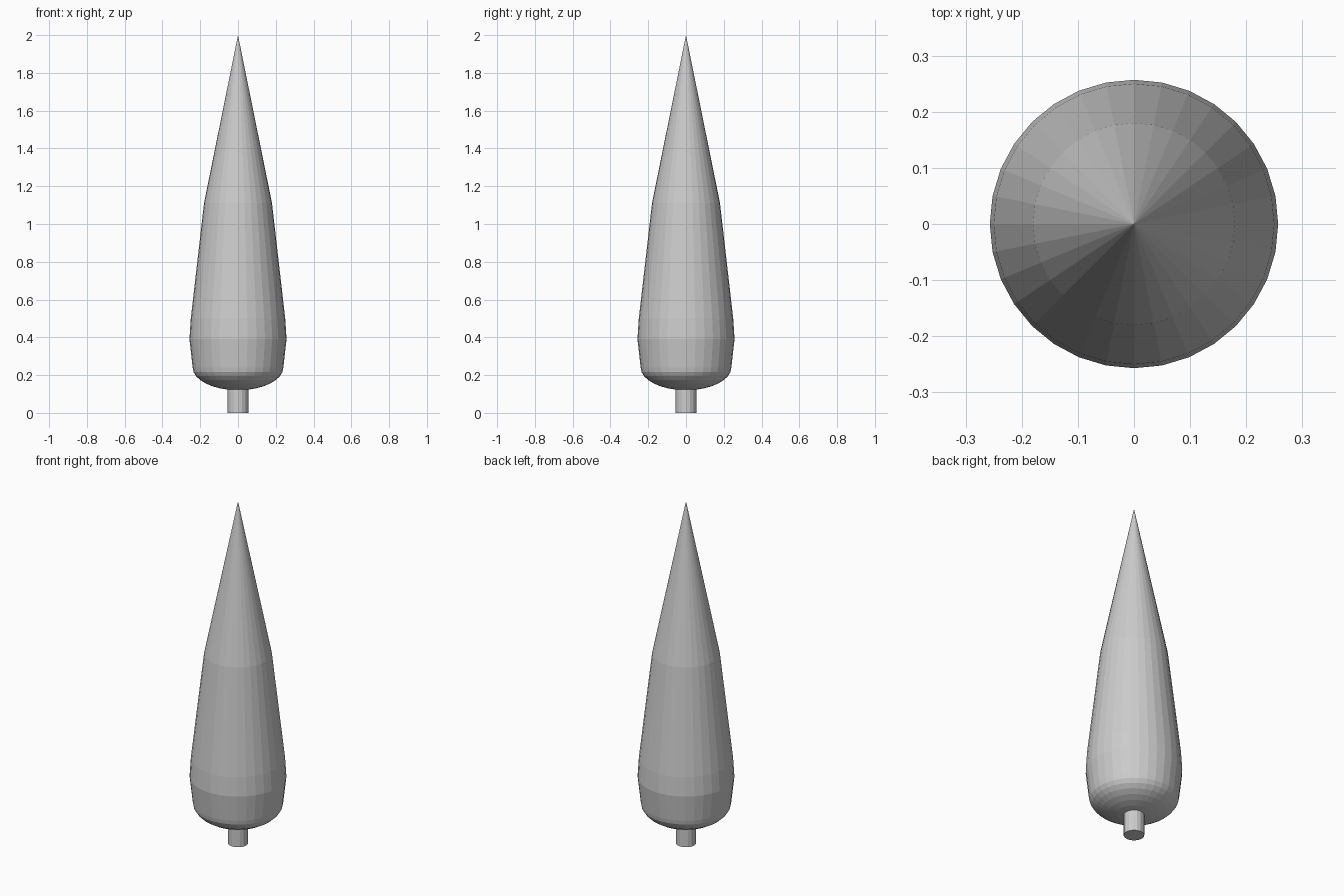
import bpy, bmesh, math

if "Cube" in bpy.data.objects:
    bpy.data.objects.remove(bpy.data.objects["Cube"])


def lathe(name, profile, sides):
    """Revolve (radius, z) points around z; zero radius makes a pole."""
    bm = bmesh.new()
    rings = []
    for r, z in profile:
        if r < 1e-6:
            rings.append([bm.verts.new((0, 0, z))])
        else:
            rings.append([bm.verts.new((r * math.cos(2 * math.pi * i / sides),
                                        r * math.sin(2 * math.pi * i / sides), z))
                          for i in range(sides)])
    for a, b in zip(rings, rings[1:]):
        for i in range(sides):
            j = (i + 1) % sides
            if len(a) == 1:
                bm.faces.new((a[0], b[j], b[i]))
            elif len(b) == 1:
                bm.faces.new((a[i], a[j], b[0]))
            else:
                bm.faces.new((a[i], a[j], b[j], b[i]))
    # flat cap on open bottoms or tops
    if len(rings[0]) > 1:
        bm.faces.new(rings[0][::-1])
    if len(rings[-1]) > 1:
        bm.faces.new(rings[-1])
    bmesh.ops.recalc_face_normals(bm, faces=bm.faces)
    mesh = bpy.data.meshes.new(name)
    bm.to_mesh(mesh)
    bm.free()
    obj = bpy.data.objects.new(name, mesh)
    bpy.context.collection.objects.link(obj)
    return obj


# Foliage: flattened round underside, swollen belly, tapering to a point
steps = 8
underside = [(0.24 * math.sin(math.pi / 2 * i / steps),
              0.24 - 0.12 * math.cos(math.pi / 2 * i / steps))
             for i in range(steps + 1)]
lathe("foliage", underside + [(0.257, 0.39), (0.25, 0.5), (0.18, 1.11), (0, 2.0)], 32)

# Trunk stub, running slightly into the foliage
lathe("trunk", [(0.055, 0), (0.055, 0.15)], 16)
